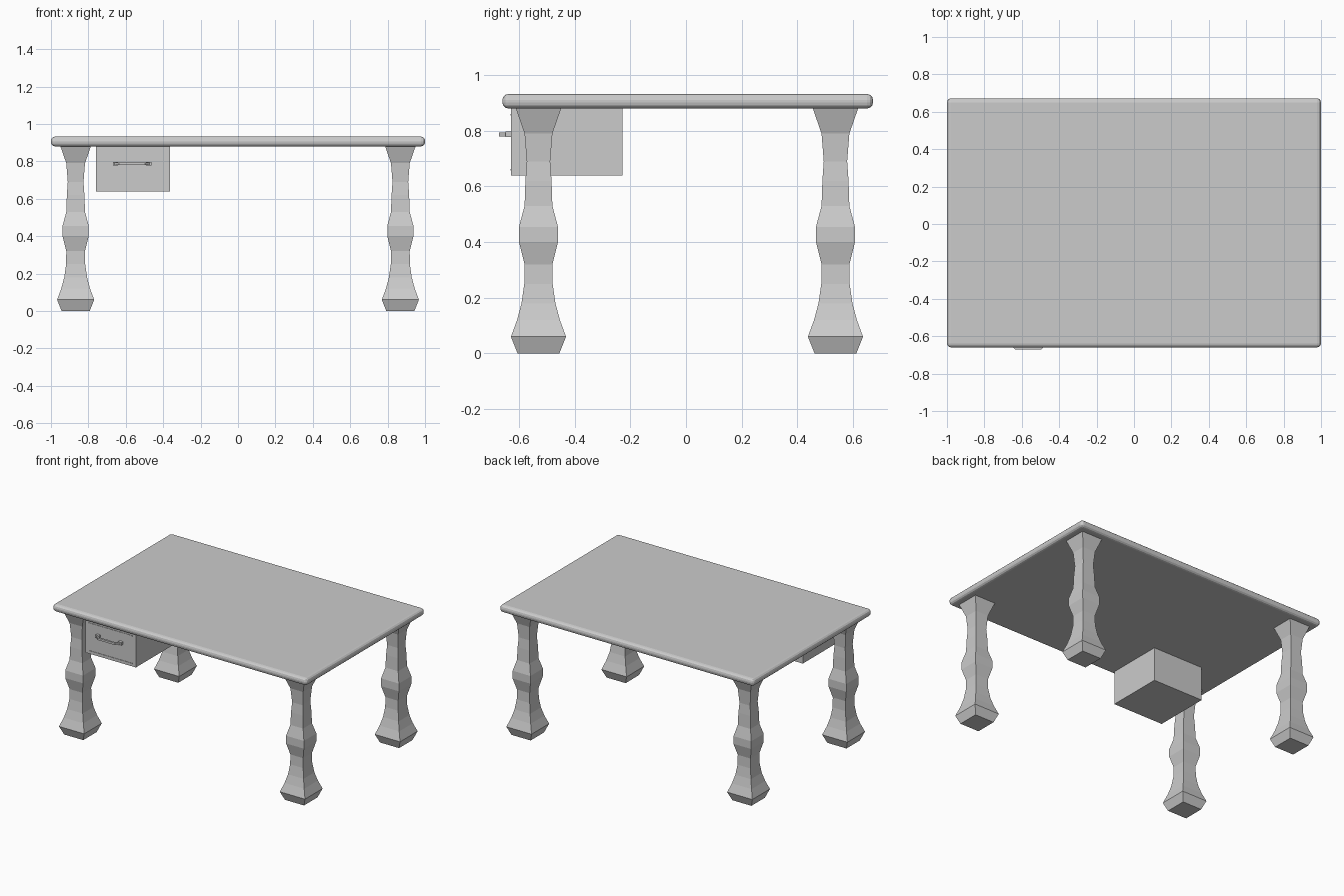
import bpy
import bmesh
from mathutils import Vector

cube = bpy.data.objects.get("Cube")
if cube:
    bpy.data.objects.remove(cube, do_unlink=True)

grey = bpy.data.materials.new("plain_grey")
grey.use_nodes = True
colour = (0.6, 0.6, 0.6, 1)
grey.diffuse_color = colour
grey.node_tree.nodes["Principled BSDF"].inputs["Base Color"].default_value = colour


def make_object(name, bm):
    bmesh.ops.recalc_face_normals(bm, faces=bm.faces)
    mesh = bpy.data.meshes.new(name)
    bm.to_mesh(mesh)
    bm.free()
    mesh.materials.append(grey)
    obj = bpy.data.objects.new(name, mesh)
    bpy.context.collection.objects.link(obj)
    return obj


def box(name, low, high):
    low, high = Vector(low), Vector(high)
    bm = bmesh.new()
    bmesh.ops.create_cube(bm, size=1)
    bmesh.ops.scale(bm, vec=high - low, verts=bm.verts)
    bmesh.ops.translate(bm, vec=(low + high) / 2, verts=bm.verts)
    return make_object(name, bm)


def loft(name, rings):
    """Skin a row of four-point rings and cap both ends."""
    bm = bmesh.new()
    loops = [[bm.verts.new(p) for p in ring] for ring in rings]
    for a, b in zip(loops, loops[1:]):
        for i in range(4):
            j = (i + 1) % 4
            bm.faces.new((a[i], a[j], b[j], b[i]))
    bm.faces.new(loops[0])
    bm.faces.new(loops[-1])
    return make_object(name, bm)


CORNERS = ((-1, -1), (1, -1), (1, 1), (-1, 1))

# Tabletop with rounded rim
top = box("tabletop", (-1, -0.66, 0.88), (1, 0.672, 0.932))
rim = top.modifiers.new("rounded_rim", "BEVEL")
rim.width = 0.022
rim.segments = 3

# Square turned legs: (height, half width)
profile = [(0, 0.075), (0.06, 0.099), (0.12, 0.077), (0.18, 0.061),
           (0.25, 0.051), (0.32, 0.05), (0.4, 0.07), (0.455, 0.07),
           (0.53, 0.05), (0.62, 0.047), (0.69, 0.042), (0.79, 0.05),
           (0.882, 0.082)]
for side, x in (("right", -0.868), ("left", 0.868)):
    for end, y in (("front", -0.53), ("back", 0.537)):
        loft(f"{end}_{side}_leg",
             [[(x + w * u, y + w * v, z) for u, v in CORNERS]
              for z, w in profile])

# Drawer box with thin trim lines on its front
box("drawer", (-0.758, -0.628, 0.64), (-0.363, -0.229, 0.882))
for name, z in (("upper", 0.857), ("lower", 0.66)):
    box(f"{name}_drawer_trim", (-0.735, -0.631, z - 0.003),
        (-0.39, -0.627, z + 0.003))

# Drawer handle: mounting posts and a bowed bar
for name, x in (("right", -0.655), ("left", -0.477)):
    box(f"{name}_handle_post", (x - 0.014, -0.648, 0.777),
        (x + 0.014, -0.626, 0.797))
path = [(-0.66, -0.64), (-0.635, -0.665), (-0.497, -0.665), (-0.472, -0.64)]
loft("handle_bar",
     [[(x, y + 0.007 * u, 0.787 + 0.007 * v) for u, v in CORNERS]
      for x, y in path])
